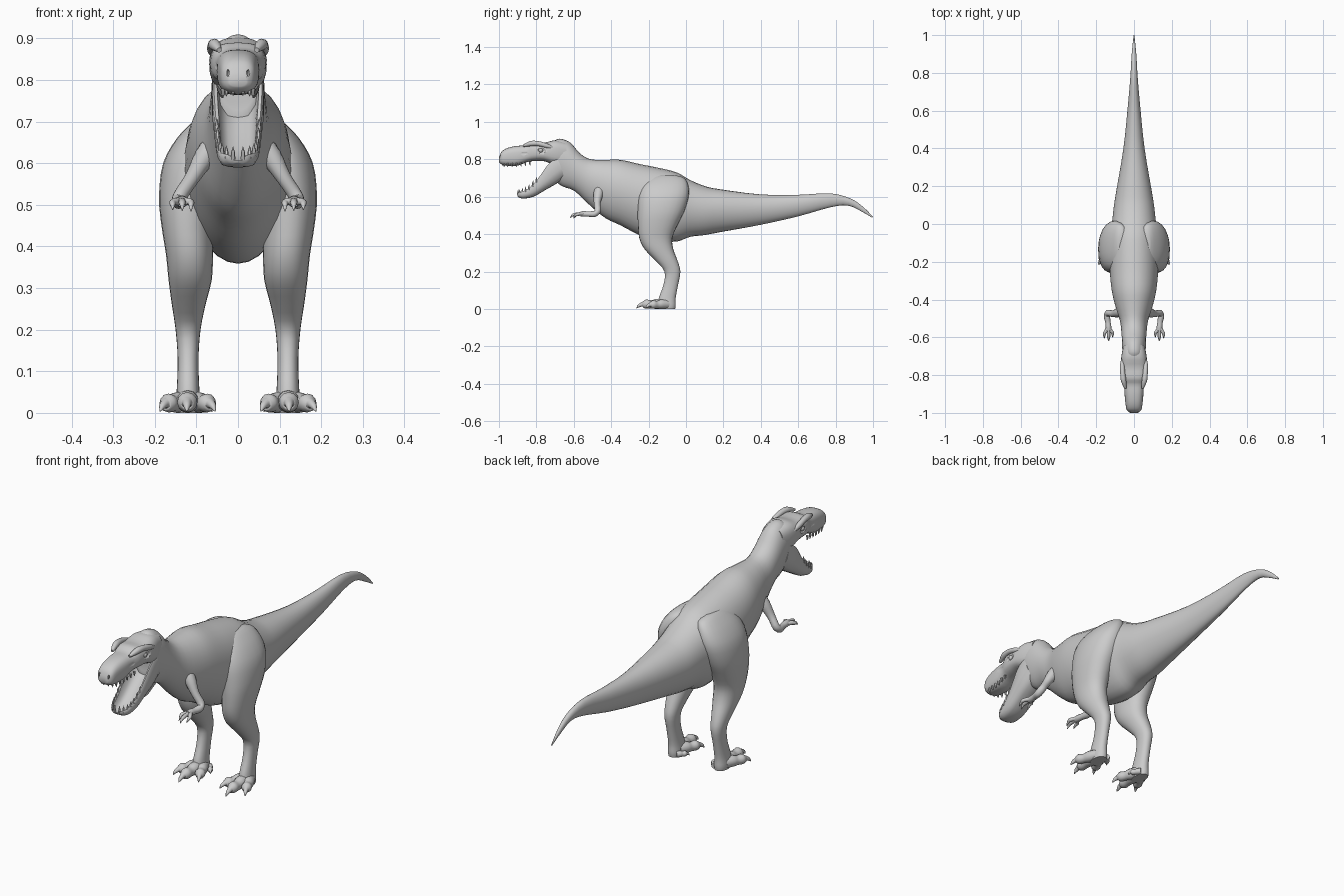
import bpy, bmesh, math
from mathutils import Vector, Matrix

if "Cube" in bpy.data.objects:
    bpy.data.objects.remove(bpy.data.objects["Cube"])


def oval(n=24, p=2.0, egg=0.0):
    """Unit super-ellipse section; egg widens the upper half."""
    pts = []
    for i in range(n):
        a = 2 * math.pi * i / n
        c, s = math.cos(a), math.sin(a)
        x = math.copysign(abs(c) ** (2 / p), c)
        z = math.copysign(abs(s) ** (2 / p), s)
        pts.append((x * (1 + egg * s), z))
    return pts


def catmull(a, b, c, d, t):
    return [0.5 * (2 * q + (r - p) * t + (2 * p - 5 * q + 4 * r - s) * t * t
                   + (3 * q - p - 3 * r + s) * t ** 3) for p, q, r, s in zip(a, b, c, d)]


def loft(bm, rings, section, steps=3):
    """Skin smoothly through rings, each (centre, u axis, v axis)."""
    flat = [[k for vec in r for k in vec] for r in rings]
    dense = []
    for i in range(len(flat) - 1):
        a, d = flat[max(i - 1, 0)], flat[min(i + 2, len(flat) - 1)]
        dense += [catmull(a, flat[i], flat[i + 1], d, t / steps) for t in range(steps)]
    dense.append(flat[-1])
    loops = []
    for f in dense:
        c, u, v = Vector(f[:3]), Vector(f[3:6]), Vector(f[6:])
        loops.append([bm.verts.new(c + u * a + v * b) for a, b in section])
    n = len(section)
    for l, m in zip(loops, loops[1:]):
        for i in range(n):
            bm.faces.new((l[i], l[(i + 1) % n], m[(i + 1) % n], m[i]))
    bm.faces.new(loops[0])
    bm.faces.new(loops[-1])


def spine(rows):
    """Rings from side-view rows: top y, top z, bottom y, bottom z, half width."""
    out = []
    for ty, tz, by, bz, w in rows:
        t, b = Vector((0, ty, tz)), Vector((0, by, bz))
        out.append(((t + b) / 2, Vector((w, 0, 0)), (t - b) / 2))
    return out


def tube(bm, pts, n=12, steps=3):
    """Round limb through (x, y, z, radius) points."""
    P = [Vector(p[:3]) for p in pts]
    rings = []
    for i, p in enumerate(P):
        d = (P[min(i + 1, len(P) - 1)] - P[max(i - 1, 0)]).normalized()
        u = (Vector((1, 0, 0)) - d * d.x).normalized()
        rings.append((p, u * pts[i][3], d.cross(u) * pts[i][3]))
    loft(bm, rings, oval(n), steps)


def blob(bm, loc, scale):
    bmesh.ops.create_uvsphere(bm, u_segments=14, v_segments=8, radius=1,
                              matrix=Matrix.Translation(loc) @ Matrix.Diagonal((*scale, 1)))


def finish(bm, name, mirror=False, angle=45):
    bmesh.ops.recalc_face_normals(bm, faces=bm.faces)
    me = bpy.data.meshes.new(name)
    bm.to_mesh(me)
    bm.free()
    ob = bpy.data.objects.new(name, me)
    bpy.context.collection.objects.link(ob)
    bpy.ops.object.select_all(action='DESELECT')
    ob.select_set(True)
    bpy.context.view_layer.objects.active = ob
    bpy.ops.object.shade_smooth_by_angle(angle=math.radians(angle))
    if mirror:
        ob.modifiers.new("mirror", 'MIRROR').use_mirror_merge = False
    return ob


# neck, torso and tail
bm = bmesh.new()
loft(bm, spine([
    (-.71, .895, -.70, .74, .05), (-.675, .91, -.70, .69, .06), (-.62, .89, -.66, .655, .063),
    (-.565, .83, -.595, .63, .066), (-.51, .80, -.51, .55, .075), (-.43, .797, -.43, .485, .1),
    (-.35, .797, -.35, .447, .118), (-.25, .775, -.25, .395, .128), (-.15, .755, -.15, .365, .13),
    (-.05, .73, -.05, .36, .125), (.02, .69, .02, .385, .115), (.1, .657, .1, .395, .106),
    (.18, .64, .18, .41, .093), (.4, .612, .4, .45, .056), (.6, .61, .6, .495, .035),
    (.77, .618, .77, .543, .02), (.88, .59, .865, .553, .014), (.95, .543, .94, .52, .008),
    (1, .492, .995, .488, .002)]), oval(28, 2, .1))
finish(bm, "body_and_tail")

# skull and upper jaw
bm = bmesh.new()
loft(bm, spine([(y, t, y, b, w) for y, t, b, w in [
    (-1, .81, .785, .02), (-.985, .842, .772, .038), (-.95, .862, .765, .045),
    (-.9, .872, .766, .05), (-.85, .875, .785, .053), (-.815, .89, .79, .064),
    (-.76, .888, .79, .069), (-.70, .902, .77, .067), (-.64, .89, .77, .055)]]), oval(28, 2.8))
skull = finish(bm, "skull")

# nostrils, eye sockets and snout hollows are cut into the skull
bm = bmesh.new()
for s in (1, -1):
    blob(bm, (s * .024, -.985, .815), (.004, .014, .012))
    blob(bm, (s * .073, -.775, .846), (.012, .028, .017))
    blob(bm, (s * .058, -.87, .832), (.009, .03, .014))
cutter = finish(bm, "skull_cutter")
cutter.hide_render = True
cutter.hide_set(True)
cut = skull.modifiers.new("hollows", 'BOOLEAN')
cut.operation, cut.object = 'DIFFERENCE', cutter

# brow ridges and eyes
bm = bmesh.new()
tube(bm, [(.045, -.87, .872, .006), (.055, -.83, .884, .014), (.06, -.79, .884, .013),
          (.062, -.745, .872, .012), (.06, -.71, .86, .006)])
finish(bm, "brow_ridge", True)
bm = bmesh.new()
blob(bm, (.057, -.777, .848), (.013, .013, .013))
finish(bm, "eye", True)

# open lower jaw with a hollow trough
half = [(0, -1), (.5, -.96), (.85, -.7), (1, -.1), (1, .85), (.93, 1), (.8, .95), (.68, .1), (.4, -.25)]
trough = half + [(0, -.3)] + [(-a, b) for a, b in reversed(half[1:])]
bm = bmesh.new()
loft(bm, spine([
    (-.685, .81, -.65, .70, .06), (-.735, .775, -.695, .668, .062), (-.785, .705, -.75, .637, .057),
    (-.835, .65, -.815, .60, .051), (-.88, .625, -.873, .59, .042),
    (-.905, .62, -.90, .60, .022)]), trough)
finish(bm, "lower_jaw")

# teeth along both jaw rims
bm = bmesh.new()
lower = [(.012, -.898, .618), (.028, -.89, .62), (.038, -.875, .625), (.043, -.858, .634),
         (.046, -.84, .645), (.049, -.82, .664), (.051, -.80, .685)]
upper = [(.012, -.98, .778), (.028, -.972, .776)] + [
    (.036 + .002 * i, -.955 + .024 * i, .773 + .003 * max(0, i - 2)) for i in range(6)]
for pts, h in ((lower, .022), (upper, -.016)):
    for x, y, z in pts:
        tube(bm, [(x, y, z - h * .4, .006), (x, y, z + h * .4, .0045), (x, y + .003, z + h, .0005)], 6, 1)
finish(bm, "teeth", True)

# legs: horizontal rings z, x min, x max, y min, y max
bm = bmesh.new()
rings = []
for z, x0, x1, y0, y1 in [
        (.715, .05, .085, -.15, -.06), (.70, .03, .108, -.2, -.01), (.66, .03, .147, -.238, .012),
        (.60, .03, .18, -.255, .015), (.52, .045, .19, -.258, -.01), (.45, .058, .184, -.257, -.045),
        (.38, .06, .173, -.25, -.073), (.32, .063, .167, -.222, -.068), (.26, .078, .159, -.165, -.046),
        (.20, .09, .15, -.115, -.03), (.13, .095, .145, -.12, -.042), (.06, .093, .147, -.145, -.055),
        (.02, .09, .15, -.15, -.055), (0, .092, .148, -.148, -.058)]:
    rings.append((((x0 + x1) / 2, (y0 + y1) / 2, z), ((x1 - x0) / 2, 0, 0), (0, (y1 - y0) / 2, 0)))
loft(bm, rings, oval(24, 2.2))
finish(bm, "leg", True)

# toes: root x, root y, claw tip x, claw tip y, thickness
bm = bmesh.new()
for x0, y0, x1, y1, r in [(.12, -.11, .123, -.265, .027), (.13, -.1, .187, -.215, .025),
                          (.11, -.1, .055, -.215, .025), (.1, -.07, .062, -.115, .014)]:
    at = lambda t, z, k: (x0 + (x1 - x0) * t, y0 + (y1 - y0) * t, z, r * k)
    tube(bm, [at(0, r, 1), at(.3, r, 1), at(.48, r * .9, .82), at(.66, r * .95, .9),
              at(.77, r * .85, .62), at(.8, r * .9, .45), at(.92, r * .6, .3), at(1, r * .15, .05)])
for v in bm.verts:
    v.co.z = max(v.co.z, 0)
finish(bm, "toes", True)

# small arms
bm = bmesh.new()
tube(bm, [(.05, -.46, .65, .03), (.08, -.468, .615, .026), (.11, -.475, .565, .018),
          (.138, -.472, .523, .017), (.143, -.49, .508, .017), (.138, -.52, .507, .014),
          (.135, -.545, .508, .015), (.134, -.565, .508, .013)])
# clawed fingers
for x, tip, z in ((.157, -.605, .488), (.134, -.62, .486), (.113, -.6, .484)):
    tube(bm, [(.135, -.545, .508, .011), ((x + .135) / 2 + (x - .135) * .2, -.57, .508, .009),
              (x, tip + .025, .505, .0085), (x, tip + .012, .5, .006), (x, tip, z, .001)], 10)
finish(bm, "arm", True)
